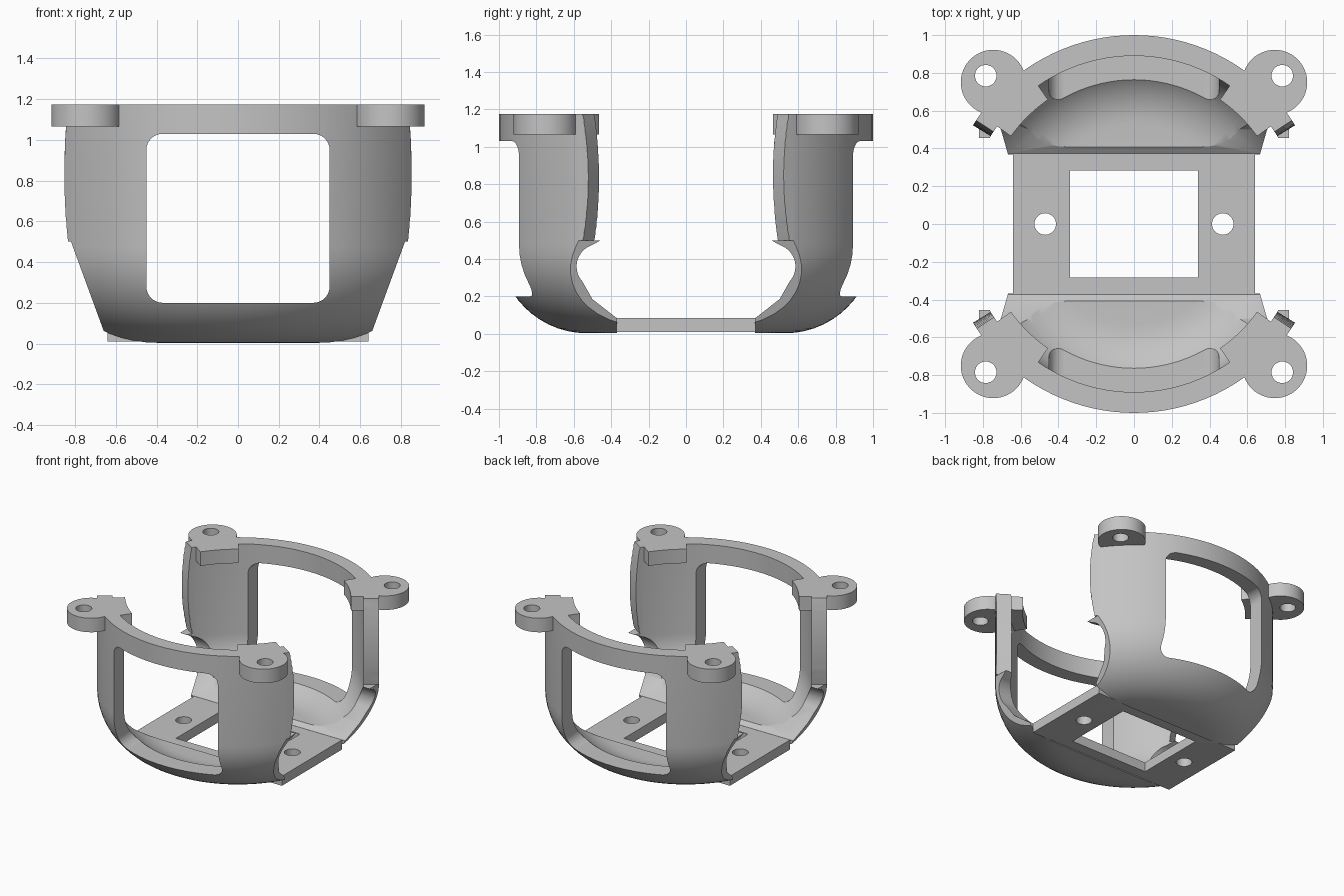
import bpy, bmesh, math
from math import cos, sin, tan, radians, pi, sqrt

cube = bpy.data.objects.get("Cube")
if cube:
    bpy.data.objects.remove(cube, do_unlink=True)

grey = bpy.data.materials.new("light_grey")
grey.use_nodes = True
COLOUR = (0.55, 0.55, 0.55, 1)
grey.diffuse_color = COLOUR
grey.node_tree.nodes["Principled BSDF"].inputs["Base Color"].default_value = COLOUR


def finish(bm, name):
    bmesh.ops.recalc_face_normals(bm, faces=bm.faces)
    mesh = bpy.data.meshes.new(name)
    bm.to_mesh(mesh)
    bm.free()
    mesh.materials.append(grey)
    ob = bpy.data.objects.new(name, mesh)
    bpy.context.collection.objects.link(ob)
    return ob


def loft(name, rings):
    """Closed solid through rings of equal point count."""
    bm = bmesh.new()
    rows = [[bm.verts.new(p) for p in ring] for ring in rings]
    n = len(rows[0])
    for a, b in zip(rows, rows[1:]):
        for i in range(n):
            j = (i + 1) % n
            bm.faces.new((a[i], a[j], b[j], b[i]))
    bm.faces.new(rows[0])
    bm.faces.new(rows[-1])
    return finish(bm, name)


def prism(name, pts, axis, lo, hi):
    """Extrude a 2D outline along an axis."""
    place = {"x": lambda p, d: (d, p[0], p[1]),
             "y": lambda p, d: (p[0], d, p[1]),
             "z": lambda p, d: (p[0], p[1], d)}[axis]
    return loft(name, [[place(p, d) for p in pts] for d in (lo, hi)])


def arc(cx, cy, r, a0, a1, n):
    return [(cx + r * cos(radians(a0 + (a1 - a0) * i / n)),
             cy + r * sin(radians(a0 + (a1 - a0) * i / n))) for i in range(n + 1)]


def rect(x, y):
    return [(-x, -y), (x, -y), (x, y), (-x, y)]


def disc(x, y, r, n=40):
    return arc(x, y, r, 0, 360, n)[:-1]


def boolean(target, tool, op="DIFFERENCE"):
    mod = target.modifiers.new(op.title(), "BOOLEAN")
    mod.operation = op
    mod.solver = "EXACT"
    mod.object = tool
    bpy.context.view_layer.update()
    deps = bpy.context.evaluated_depsgraph_get()
    mesh = bpy.data.meshes.new_from_object(target.evaluated_get(deps))
    target.modifiers.clear()
    target.data = mesh
    bpy.data.objects.remove(tool, do_unlink=True)


# Round cup: outer and inner profiles spun about the centre
TOP, R_OUT, R_IN = 1.175, 1.0, 0.89
profile = [(0, 0.003)] + arc(0.53, 0.473, 0.47, -90, 0, 14) + [(R_OUT, TOP), (R_IN, TOP)]
profile += arc(0.53, 0.473, 0.36, 0, -90, 14) + [(0, 0.113)]
bm = bmesh.new()
verts = [bm.verts.new((r, 0, z)) for r, z in profile]
edges = [bm.edges.new(pair) for pair in zip(verts, verts[1:])]
bmesh.ops.spin(bm, geom=verts + edges, cent=(0, 0, 0), axis=(0, 0, 1),
               angle=2 * pi, steps=112, use_duplicate=False)
bmesh.ops.remove_doubles(bm, verts=bm.verts, dist=0.0005)
frame = finish(bm, "bracket_frame")

# Large rounded windows, front and back
window = []
for cx, cz, a in ((0.37, 0.95, 0), (-0.37, 0.95, 90), (-0.37, 0.28, 180), (0.37, 0.28, 270)):
    window += arc(cx, cz, 0.08, a, a + 90, 8)
boolean(frame, prism("window_cutter", window, "y", -1.5, 1.5))

# Side openings: radial ends above, sloping flanks below
Z_STEP = 0.5
for s in (1, -1):
    rings = []
    for i in range(15):
        z = Z_STEP + i * 0.05
        t = tan(radians(31.5 + 2 * ((z - 0.84) / 0.34) ** 2))
        rings.append([(s * x, x * k * t, z) for x, k in ((0.3, -1), (1.4, -1), (1.4, 1), (0.3, 1))])
    boolean(frame, loft("wall_end_cutter", rings))
    flank = [(s * 0.60, -0.1), (s * 0.82, Z_STEP), (s * 1.4, Z_STEP), (s * 1.4, -0.1)]
    boolean(frame, prism("flank_cutter", flank, "y", -1.5, 1.5))

# Base plate replaces the middle of the cup floor
boolean(frame, prism("floor_cutter", rect(1.4, 0.369), "z", -0.2, 0.3))
boolean(frame, prism("base_plate", rect(0.64, 0.371), "z", 0.01, 0.085), "UNION")

# Through-opening with a ramp and rounded neck
side = [(0.372, 0.0852), (0.5, 0.185)] + arc(0.465, 0.36, 0.12, -42, 70, 14) + [(0.455, 0.5), (0.455, 1.3)]
opening = side + [(-y, z) for y, z in reversed(side)]
boolean(frame, prism("opening_cutter", opening, "x", -1.5, 1.5))

# Mounting ears at the four corners
for sx in (1, -1):
    for sy in (1, -1):
        sector = arc(0, 0, 0.8, 35.5, 55.3, 12) + arc(0, 0, 0.94, 55.3, 35.5, 12)
        for pts in (sector, disc(0.745, 0.75, 0.172, 56)):
            pts = [(sx * x, sy * y) for x, y in pts]
            boolean(frame, prism("ear", pts, "z", 1.065, TOP), "UNION")
        boolean(frame, prism("ear_hole", disc(sx * 0.785, sy * 0.785, 0.057), "z", 0.9, 1.4))

# Square hole and two screw holes in the base
boolean(frame, prism("base_hole", rect(0.34, 0.282), "z", -0.2, 0.3))
for s in (1, -1):
    boolean(frame, prism("screw_hole", disc(s * 0.47, 0, 0.057), "z", -0.2, 0.3))

# Smooth walls with crisp edges
bpy.ops.object.select_all(action="DESELECT")
frame.select_set(True)
bpy.context.view_layer.objects.active = frame
bpy.ops.object.shade_smooth_by_angle(angle=radians(30))
